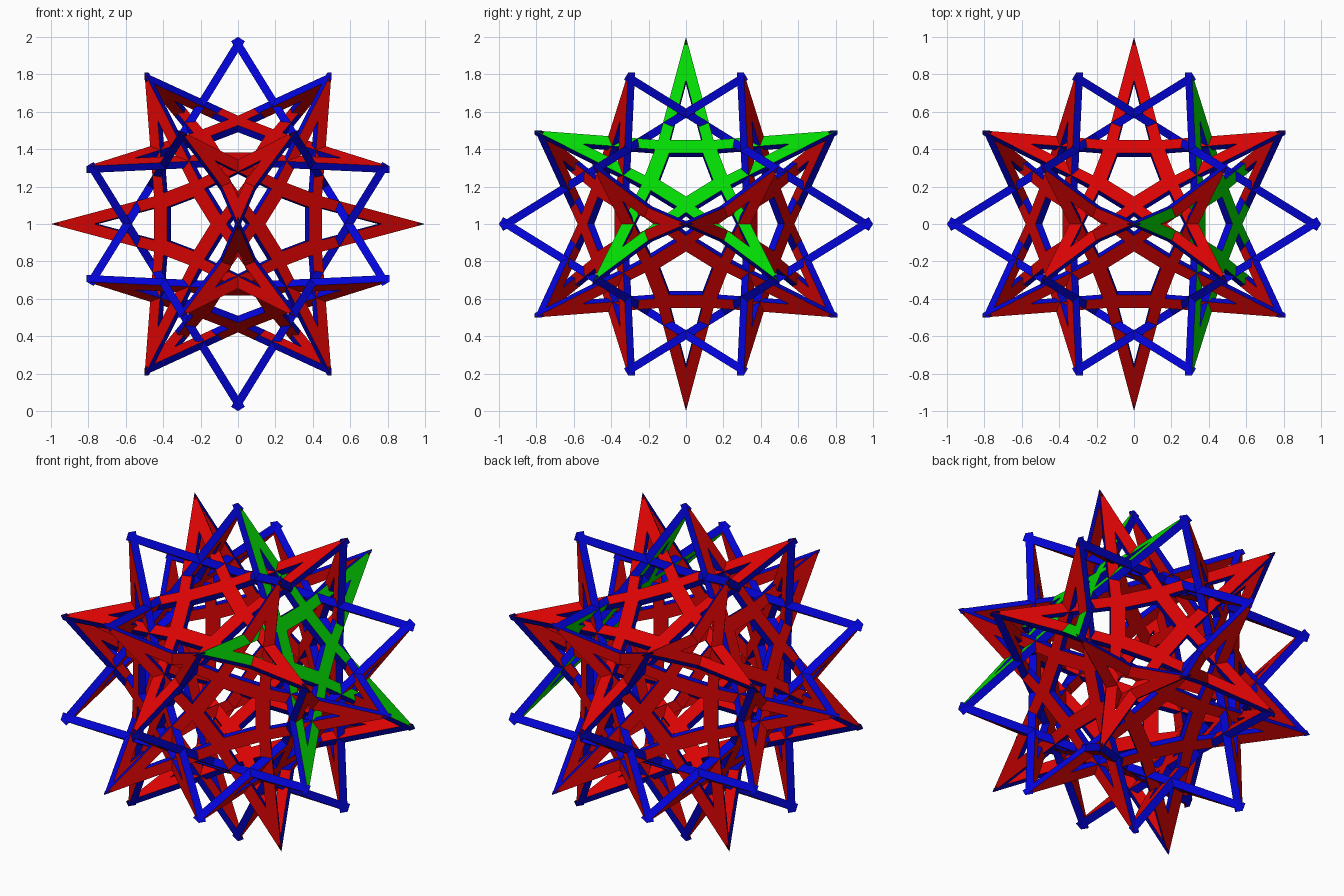
import bpy, bmesh, math
from itertools import product
from mathutils import Vector

cube = bpy.data.objects.get("Cube")
if cube:
    bpy.data.objects.remove(cube)

PHI = (1 + math.sqrt(5)) / 2


def make_material(name, rgb):
    mat = bpy.data.materials.new(name)
    mat.use_nodes = True
    mat.diffuse_color = (*rgb, 1)
    mat.node_tree.nodes["Principled BSDF"].inputs["Base Color"].default_value = (*rgb, 1)
    return mat


red = make_material("red", (0.7, 0.001, 0.001))
green = make_material("green", (0.001, 0.7, 0.001))
blue = make_material("blue", (0.001, 0.001, 0.7))


def symmetric_set(x, y, z):
    """Unit vectors from all sign changes and cyclic shifts of one vector."""
    found = []
    for sx, sy, sz in product((1, -1), repeat=3):
        p = (sx * x, sy * y, sz * z)
        for k in range(3):
            v = Vector((p[k], p[k - 2], p[k - 1])).normalized()
            if all((v - w).length > 0.01 for w in found):
                found.append(v)
    return found


# The thirty points where the star tips meet
corners = symmetric_set(0, 0, 1) + symmetric_set(1, 1 / PHI, PHI)

# Star proportions, measured from the star's own centre
HEIGHT = 1 / math.sqrt(PHI * PHI + 1)
TIP = math.sqrt(1 - HEIGHT ** 2)
EDGE = TIP * math.cos(math.radians(72))
BAR_OUT = EDGE - 0.06
BAR_IN = EDGE - 0.14
HOLE_TIP = TIP - 0.27
THICK = 0.043
NOTCH = BAR_OUT / math.cos(math.radians(36))
CORE = BAR_IN / math.cos(math.radians(36))
HOLE_HALF = (HOLE_TIP - BAR_OUT) * BAR_OUT * math.tan(math.radians(36)) / (TIP - BAR_OUT)


def build_star(name, normal, mat):
    """Thick five-pointed frame with coloured faces and blue walls."""
    centre = normal * HEIGHT
    tip = next(v for v in corners if abs(v.dot(normal) - HEIGHT) < 0.01)
    u = (tip - centre).normalized()
    w = normal.cross(u)
    bm = bmesh.new()

    def point(angle, radius, side=0.0):
        a = math.radians(angle)
        d = u * math.cos(a) + w * math.sin(a)
        return bm.verts.new(centre + d * radius + normal.cross(d) * side + Vector((0, 0, 1)))

    notches = [point(72 * k + 36, NOTCH) for k in range(5)]
    cores = [point(72 * k + 36, CORE) for k in range(5)]
    for k in range(5):
        a = 72 * k
        peak, hole = point(a, TIP), point(a, HOLE_TIP)
        left, right = point(a, BAR_OUT, HOLE_HALF), point(a, BAR_OUT, -HOLE_HALF)
        bm.faces.new((peak, notches[k], left, hole))
        bm.faces.new((peak, hole, right, notches[k - 1]))
        bm.faces.new((right, left, notches[k], cores[k], cores[k - 1], notches[k - 1]))

    # Thicken the flat frame towards the middle of the model
    out = bmesh.ops.extrude_face_region(bm, geom=bm.faces[:], use_keep_orig=True)
    moved = [g for g in out["geom"] if isinstance(g, bmesh.types.BMVert)]
    bmesh.ops.translate(bm, verts=moved, vec=-normal * THICK)
    bmesh.ops.recalc_face_normals(bm, faces=bm.faces)
    for f in bm.faces:
        f.normal_update()
        f.material_index = 0 if abs(f.normal.dot(normal)) > 0.9 else 1

    mesh = bpy.data.meshes.new(name)
    bm.to_mesh(mesh)
    bm.free()
    mesh.materials.append(mat)
    mesh.materials.append(blue)
    bpy.context.collection.objects.link(bpy.data.objects.new(name, mesh))


# Twelve stars, one of them green
for i, n in enumerate(symmetric_set(PHI, 0, 1)):
    is_green = n.x > 0.8 and n.z > 0.5
    build_star(f"star_frame_{i + 1}", n, green if is_green else red)
